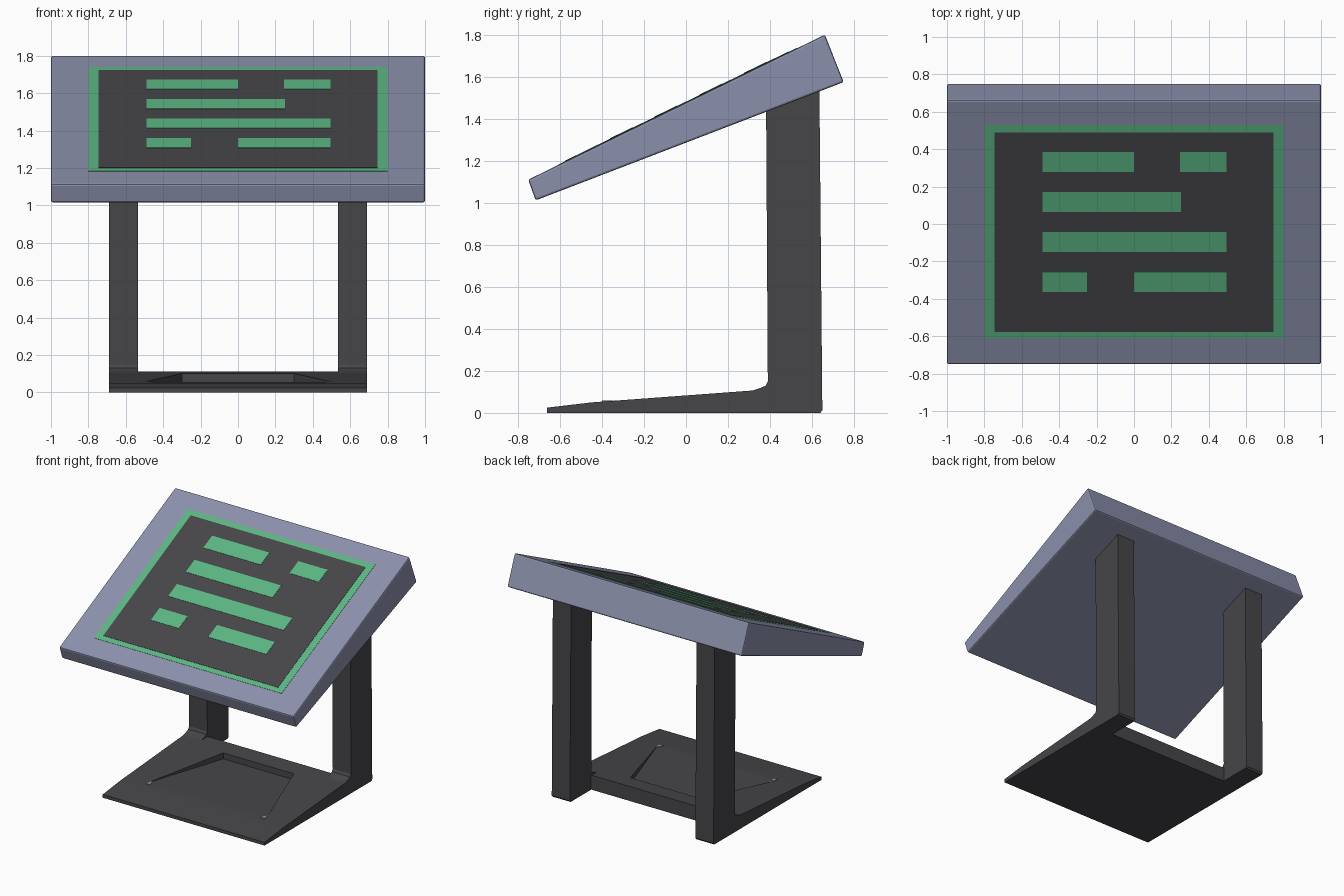
import bpy, bmesh, math
from mathutils import Vector

if "Cube" in bpy.data.objects:
    bpy.data.objects.remove(bpy.data.objects["Cube"])


def material(name, col):
    m = bpy.data.materials.new(name)
    m.diffuse_color = (*col, 1)
    m.use_nodes = True
    m.node_tree.nodes["Principled BSDF"].inputs["Base Color"].default_value = m.diffuse_color
    return m


GREY = material("blue grey", (0.26, 0.28, 0.41))
DARK = material("charcoal", (0.061, 0.061, 0.068))
GREEN = material("screen green", (0.105, 0.47, 0.23))


def loft(name, loop_a, loop_b, mat, bevel=0.0):
    """Solid between two matching outlines."""
    bm = bmesh.new()
    a = [bm.verts.new(p) for p in loop_a]
    b = [bm.verts.new(p) for p in loop_b]
    bm.faces.new(a)
    bm.faces.new(b[::-1])
    n = len(a)
    for i in range(n):
        bm.faces.new((a[i], b[i], b[(i + 1) % n], a[(i + 1) % n]))
    bmesh.ops.recalc_face_normals(bm, faces=bm.faces)
    me = bpy.data.meshes.new(name)
    bm.to_mesh(me)
    bm.free()
    ob = bpy.data.objects.new(name, me)
    bpy.context.collection.objects.link(ob)
    if mat:
        me.materials.append(mat)
    if bevel:
        m = ob.modifiers.new("bevel", 'BEVEL')
        m.width = bevel
        m.segments = 2
    return ob


def extrude_x(name, profile, x0, x1, mat, bevel=0.0):
    return loft(name, [(x0, y, z) for y, z in profile],
                [(x1, y, z) for y, z in profile], mat, bevel)


# tilted, tapered housing
FRONT, BACK = Vector((0, -0.752, 1.112)), Vector((0, 0.662, 1.803))
extrude_x("display_housing", [(-0.717, 1.013), (0.752, 1.577), BACK.yz, FRONT.yz],
          -1, 1, GREY, 0.01)

# screen layers lying on the sloped top
slope = (BACK - FRONT) / (BACK.y - FRONT.y)
normal = Vector((1, 0, 0)).cross(slope).normalized()


def plate(name, x0, x1, y0, y1, h, mat):
    def loop(k):
        return [FRONT + slope * (y - FRONT.y) + Vector((x, 0, 0)) + normal * k
                for x, y in ((x0, y0), (x1, y0), (x1, y1), (x0, y1))]
    return loft(name, loop(-0.002), loop(h), mat)


plate("screen_border", -0.80, 0.80, -0.61, 0.53, 0.002, GREEN)
plate("screen_panel", -0.745, 0.745, -0.575, 0.49, 0.004, DARK)
rows = [(0.28, [(-0.49, 0.0), (0.245, 0.495)]),
        (0.066, [(-0.49, 0.25)]),
        (-0.148, [(-0.49, 0.495)]),
        (-0.36, [(-0.49, -0.25), (0.0, 0.495)])]
for y, bars in rows:
    for x0, x1 in bars:
        plate("screen_bar", x0, x1, y, y + 0.107, 0.006, GREEN)

# wedge foot with a trapezoid recess in its top
base = extrude_x("base_wedge", [(-0.662, 0), (-0.662, 0.025), (-0.45, 0.05),
                                (0.39, 0.112), (0.39, 0)], -0.69, 0.69, DARK)
trap = [(-0.52, -0.42), (0.52, -0.42), (0.30, 0.25), (-0.30, 0.25)]
cutter = loft("recess_cutter", [(x, y, 0.055) for x, y in trap],
              [(x, y, 0.3) for x, y in trap], DARK)
cutter.hide_render = True
cutter.hide_set(True)
cut = base.modifiers.new("recess", 'BOOLEAN')
cut.object = cutter
cut.solver = 'EXACT'

# uprights with a small fillet where they meet the foot
leg = [(0.39, 0), (0.64, 0.0), (0.65, 0.012), (0.636, 1.54), (0.382, 1.443),
       (0.39, 0.15), (0.38, 0.13), (0.355, 0.119), (0.32, 0.107), (0.39, 0.107)]
for side, s in (("left", -1), ("right", 1)):
    extrude_x(side + "_leg", leg, s * 0.535, s * 0.69, DARK)
    # little inlay at the recess tip
    tip = [(0.47, -0.395), (0.505, -0.40), (0.495, -0.345), (0.482, -0.365)]
    loft(side + "_recess_inlay", [(s * x, y, 0.052) for x, y in tip],
         [(s * x, y, 0.0585) for x, y in tip], GREY)
